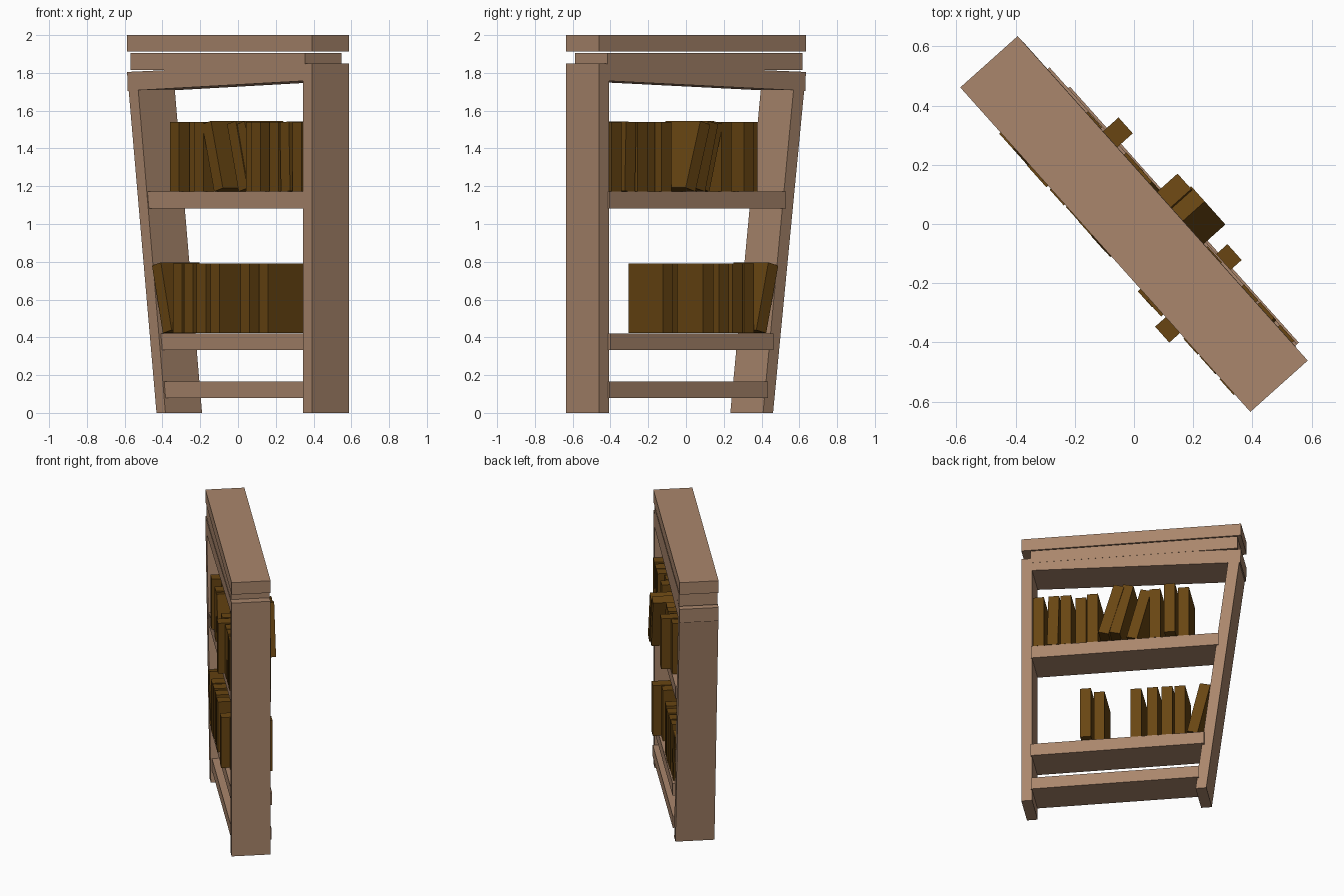
import bpy, math
from mathutils import Matrix

if "Cube" in bpy.data.objects:
    bpy.data.objects.remove(bpy.data.objects["Cube"])

# The whole bookcase is turned about the vertical axis
TURN = Matrix.Rotation(math.radians(-48.2), 4, 'Z')


def material(name, color):
    m = bpy.data.materials.new(name)
    m.diffuse_color = (*color, 1)
    m.use_nodes = True
    m.node_tree.nodes["Principled BSDF"].inputs["Base Color"].default_value = m.diffuse_color
    return m


WOOD = material("wood", (0.40, 0.24, 0.15))
COVER = material("book_cover", (0.14, 0.06, 0.006))


def prism(name, profile, t0, t1, mat):
    """Extrude a counter-clockwise (along, height) profile from front t0 to back t1."""
    n = len(profile)
    verts = [(s, t, z) for t in (t0, t1) for s, z in profile]
    faces = [tuple(range(n)), tuple(reversed(range(n, 2 * n)))]
    faces += [((i + 1) % n, i, i + n, (i + 1) % n + n) for i in range(n)]
    me = bpy.data.meshes.new(name)
    me.from_pydata(verts, [], faces)
    me.materials.append(mat)
    ob = bpy.data.objects.new(name, me)
    ob.matrix_world = TURN
    bpy.context.collection.objects.link(ob)
    return ob


def board(name, s0, s1, z0, z1, t0=-0.13, t1=0.13):
    return prism(name, [(s0, z0), (s1, z0), (s1, z1), (s0, z1)], t0, t1, WOOD)


# Top boards
board("top_board", -0.735, 0.735, 1.912, 2.0)
board("spacer_board", -0.71, 0.675, 1.815, 1.905, -0.127, 0.131)
prism("slanted_beam", [(-0.731, 1.705), (0.735, 1.76), (0.735, 1.85), (-0.735, 1.805)],
      -0.13, 0.13, WOOD)

# Side posts, one upright and one leaning
board("right_post", 0.663, 0.735, 0, 1.765)
prism("left_post", [(-0.502, 0), (-0.431, 0), (-0.648, 1.715), (-0.724, 1.715)],
      -0.13, 0.13, WOOD)

# Shelves and foot rail
board("upper_shelf", -0.585, 0.67, 1.083, 1.172, -0.125, 0.14)
board("lower_shelf", -0.49, 0.67, 0.332, 0.42, -0.115, 0.148)
board("foot_rail", -0.455, 0.67, 0.08, 0.165, -0.12, 0.142)

# Books: (right edge at the bottom, back position, lean in degrees)
UPPER = [(0.655, 0.141, 0), (0.562, 0.142, 1.5), (0.472, 0.141, 0), (0.378, 0.097, 0),
         (0.294, 0.135, 0), (0.207, 0.229, 16.5), (0.133, 0.223, 14.5), (0.03, 0.141, 15),
         (-0.125, 0.142, 0), (-0.231, 0.201, 0), (-0.315, 0.137, 0)]
LOWER = [(0.333, 0.19, 0), (0.25, 0.133, 0), (0.003, 0.14, 0), (-0.107, 0.142, 0),
         (-0.205, 0.14, 0), (-0.29, 0.137, 0), (-0.375, 0.139, 13.5)]
THICK, TALL, DEEP = 0.072, 0.368, 0.275


def book(name, s, back, lean, floor):
    a = math.radians(lean)
    c, n = math.cos(a), math.sin(a)
    # stand the leaning book on its lowest corner
    corners = [(-THICK, 0), (0, 0), (0, TALL), (-THICK, TALL)]
    pts = [(s + x * c - z * n, floor + (x + THICK) * n + z * c) for x, z in corners]
    prism(name, pts, back - DEEP, back, COVER)


for row, books, floor in (("upper", UPPER, 1.172), ("lower", LOWER, 0.422)):
    for i, (s, back, lean) in enumerate(books):
        book(f"{row}_book_{i + 1}", s, back, lean, floor)
